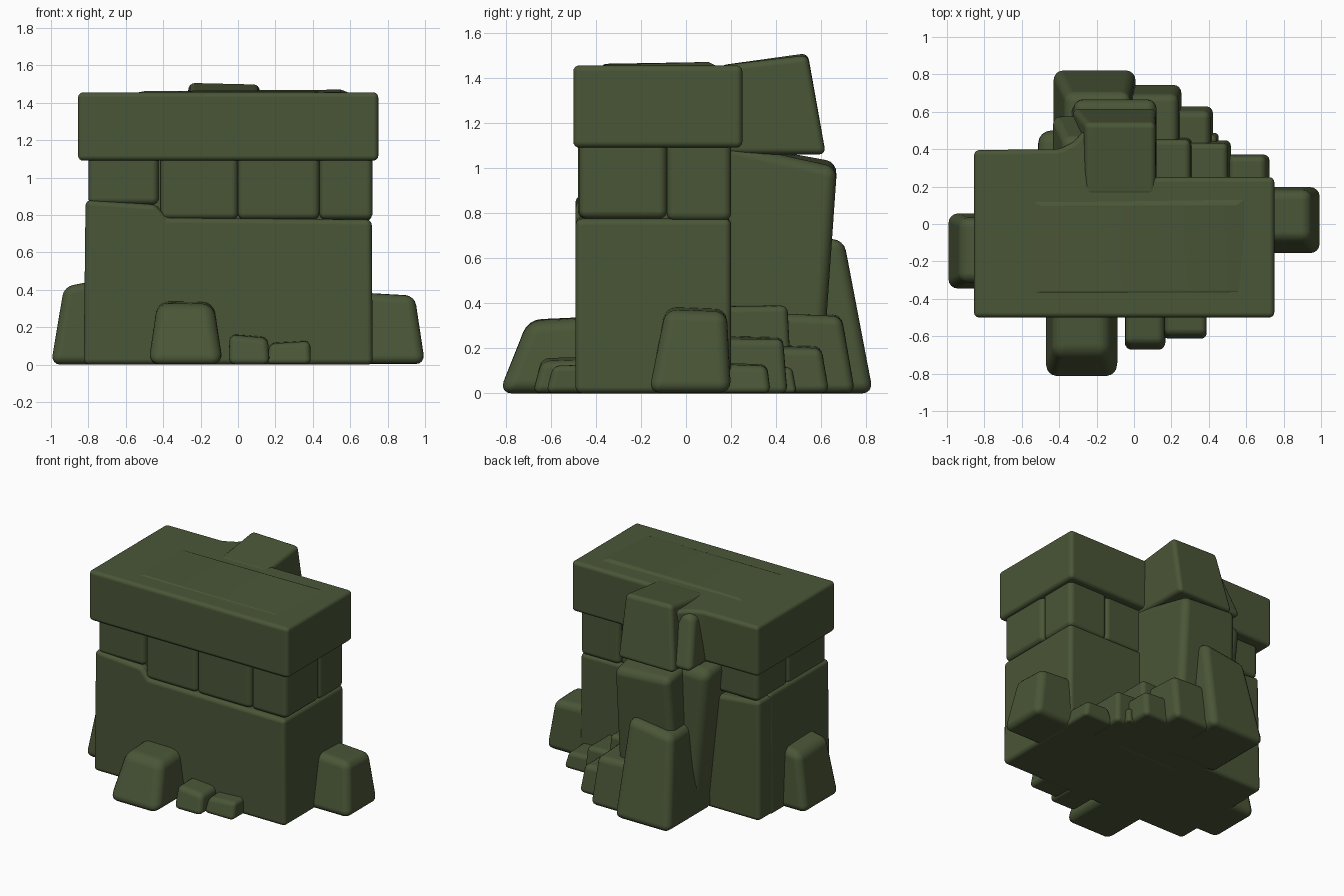
import bpy, bmesh
from mathutils import Vector

stone = bpy.data.materials.new("moss green stone")
stone.diffuse_color = (0.068, 0.092, 0.038, 1)


def finish(name, bm, bevel, segs=4):
    bmesh.ops.recalc_face_normals(bm, faces=bm.faces[:])
    for f in bm.faces:
        f.smooth = True
    me = bpy.data.meshes.new(name)
    bm.to_mesh(me)
    bm.free()
    me.materials.append(stone)
    ob = bpy.data.objects.new(name, me)
    bpy.context.collection.objects.link(ob)
    m = ob.modifiers.new("rounded edges", 'BEVEL')
    m.width = bevel
    m.segments = segs
    m.limit_method = 'ANGLE'
    m.angle_limit = 0.35
    m.harden_normals = True
    return ob


def block(name, base, top, z0, heights, bevel=0.03):
    """Tapered stone; base/top = x0,x1,y0,y1; heights at the four top corners."""
    if not isinstance(heights, tuple):
        heights = (heights,) * 4
    bm = bmesh.new()
    corners = lambda r: [(r[0], r[2]), (r[1], r[2]), (r[1], r[3]), (r[0], r[3])]
    lo = [bm.verts.new((x, y, z0)) for x, y in corners(base)]
    hi = [bm.verts.new((x, y, h)) for (x, y), h in zip(corners(top), heights)]
    bm.faces.new(lo[::-1])
    bm.faces.new(hi)
    for i in range(4):
        j = (i + 1) % 4
        bm.faces.new((lo[i], lo[j], hi[j], hi[i]))
    return finish(name, bm, bevel)


def prism(name, pts, offset, bevel):
    """Extrude a closed 3D outline along offset."""
    bm = bmesh.new()
    f = bm.faces.new([bm.verts.new(p) for p in pts])
    r = bmesh.ops.extrude_face_region(bm, geom=[f])
    new = [v for v in r['geom'] if isinstance(v, bmesh.types.BMVert)]
    bmesh.ops.translate(bm, verts=new, vec=Vector(offset))
    if not any(len(f.verts) > 4 and f.normal.dot(Vector(offset)) < 0 for f in bm.faces):
        pass
    return finish(name, bm, bevel)


# Main wall with a raised left shoulder, and its deeper rear left part
wall = [(-.825, 0), (.72, 0), (.715, .775), (-.38, .785), (-.44, .855), (-.815, .88)]
prism("wall", [(x, -.49, z) for x, z in wall], (0, .69, 0), .03)
block("wall_rear_left", (-.82, -.15, 0, .33), (-.812, -.15, 0, .32), 0.002, (.87, .8, .8, .87))

# Course of separate stones around a filling core
block("course_core", (-.76, .68, -.43, .16), (-.76, .68, -.43, .16), .6, 1.2, .01)
for i, (x0, x1, y0, y1, z0) in enumerate([
        (-.80, -.425, -.475, -.03, .855), (-.415, 0, -.48, -.05, .775),
        (0, .435, -.48, -.05, .775), (.435, .72, -.475, -.085, .775),
        (-.80, -.42, -.03, .32, .86), (.40, .715, -.085, .20, .765),
        (.08, .40, -.05, .19, .77)]):
    r = (x0, x1, y0, y1)
    block(f"course_stone_{i + 1}", r, r, z0, 1.12, .035)

# Capstone with stepped back edge
cap = [(-.855, -.5), (.75, -.5), (.75, .25), (.05, .25), (.05, .45), (-.27, .50),
       (-.32, .44), (-.40, .40), (-.855, .395)]
prism("capstone", [(x, y, 1.09) for x, y in cap], (0, 0, .365), .027)
block("capstone_rear_stone", (-.33, .12, .15, .62), (-.26, .115, .15, .54),
      1.06, (1.455, 1.455, 1.50, 1.51), .03)
block("capstone_rear_fill", (-.44, -.2, .2, .585), (-.38, -.2, .2, .46), 1.08, (1.45, 1.45, 1.46, 1.42), .04)
block("capstone_top_relief", (-.7, .68, -.42, .2), (-.5, .55, -.36, .1), 1.42, (1.462, 1.458, 1.47, 1.462), .005)

# Rear buttress, curved shoulder and flared foot
block("rear_buttress", (-.36, .12, .1, .60), (-.32, .12, .1, .67), 0.003, (1.13, 1.13, 1.0, 1.03), .05)
block("buttress_shoulder", (-.41, -.1, .1, .50), (-.52, -.1, .1, .50), .003, (1.12, 1.13, 1.08, 1.06), .07)
block("buttress_foot", (-.435, .01, .3, .83), (-.37, -.02, .3, .70), 0, (.66, .70, .69, .64), .05)

# Fallen stones around the base: base rect, top rect, corner heights, rounding
rocks = [
    ((-.48, -.08, -.83, -.4), (-.43, -.13, -.70, -.4), (.33, .32, .34, .34), .06),
    ((-.05, .17, -.68, -.4), (-.045, .16, -.64, -.4), (.16, .14, .15, .165), .035),
    ((.15, .39, -.62, -.4), (.17, .385, -.59, -.4), (.11, .125, .13, .12), .03),
    ((.60, 1.0, -.165, .20), (.60, .945, -.09, .18), (.39, .37, .36, .38), .05),
    ((-1.0, -.7, -.35, .06), (-.93, -.7, -.31, .03), (.42, .46, .46, .40), .05),
    ((-.05, .255, .3, .75), (-.03, .235, .3, .69), (.36, .36, .34, .35), .04),
    ((.2, .425, .3, .635), (.2, .405, .3, .60), (.22, .20, .20, .21), .035),
    ((.05, .32, .1, .47), (.05, .30, .1, .45), (.39, .385, .39, .39), .03),
    ((.25, .52, .1, .45), (.25, .50, .1, .43), (.26, .24, .24, .25), .03),
    ((.48, .73, .1, .375), (.52, .70, .1, .36), (.14, .13, .12, .13), .03),
    ((.36, .455, .3, .49), (.36, .44, .3, .47), (.13, .12, .11, .12), .02),
]
for i, (base, top, h, b) in enumerate(rocks):
    block(f"fallen_stone_{i + 1}", base, top, 0.001 * (i % 4), h, b)
